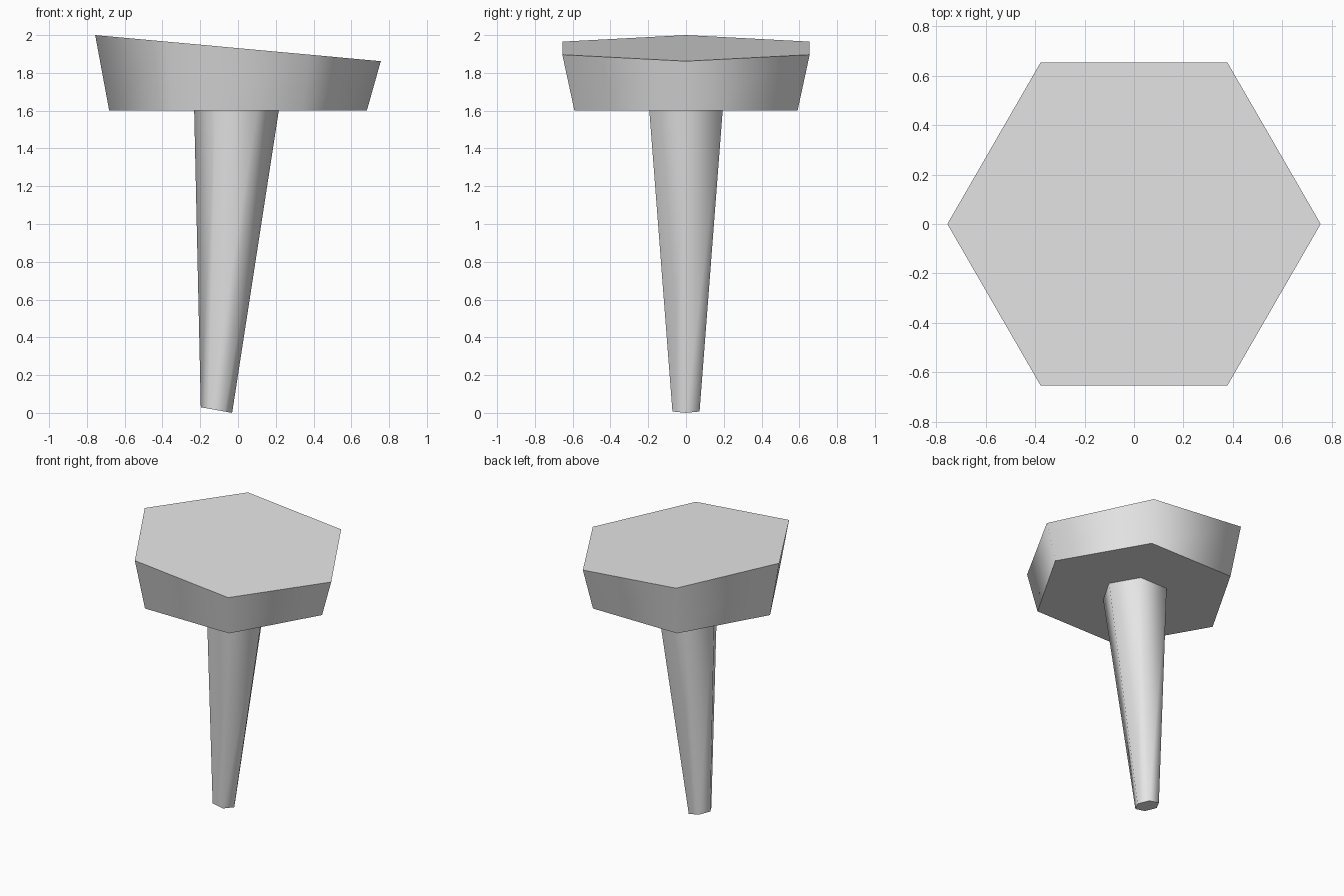
import bpy
import bmesh
from math import cos, sin, pi, radians

cube = bpy.data.objects.get("Cube")
if cube:
    bpy.data.objects.remove(cube, do_unlink=True)

SIDES = 6

grey = bpy.data.materials.new("plain grey")
grey.use_nodes = True
colour = (0.8, 0.8, 0.8, 1)
grey.diffuse_color = colour
grey.node_tree.nodes["Principled BSDF"].inputs["Base Color"].default_value = colour


def hexagon(bm, radius, x, z, slope=0):
    """Ring of six corners about (x, 0, z), tilted along x by the slope."""
    ring = []
    for i in range(SIDES):
        a = 2 * pi * i / SIDES
        dx = radius * cos(a)
        ring.append(bm.verts.new((x + dx, radius * sin(a), z + slope * dx)))
    return ring


def hex_prism(name, low, high):
    """Tapered hexagonal solid with smooth sides and crisp end caps."""
    bm = bmesh.new()
    bottom, top = hexagon(bm, *low), hexagon(bm, *high)
    for i in range(SIDES):
        j = (i + 1) % SIDES
        bm.faces.new((bottom[i], bottom[j], top[j], top[i]))
    bm.faces.new(bottom[::-1])
    bm.faces.new(top)
    mesh = bpy.data.meshes.new(name)
    bm.to_mesh(mesh)
    bm.free()
    mesh.materials.append(grey)
    obj = bpy.data.objects.new(name, mesh)
    bpy.context.collection.objects.link(obj)
    bpy.ops.object.select_all(action="DESELECT")
    obj.select_set(True)
    bpy.context.view_layer.objects.active = obj
    bpy.ops.object.shade_smooth_by_angle(angle=radians(66))


# Head with a slanted top, and a leaning shank that narrows to the tip
hex_prism("nail_head", (0.682, 0, 1.6), (0.756, 0, 1.931, -0.0913))
hex_prism("nail_shank", (0.083, -0.114, 0.015, -0.18), (0.224, -0.008, 1.6))
